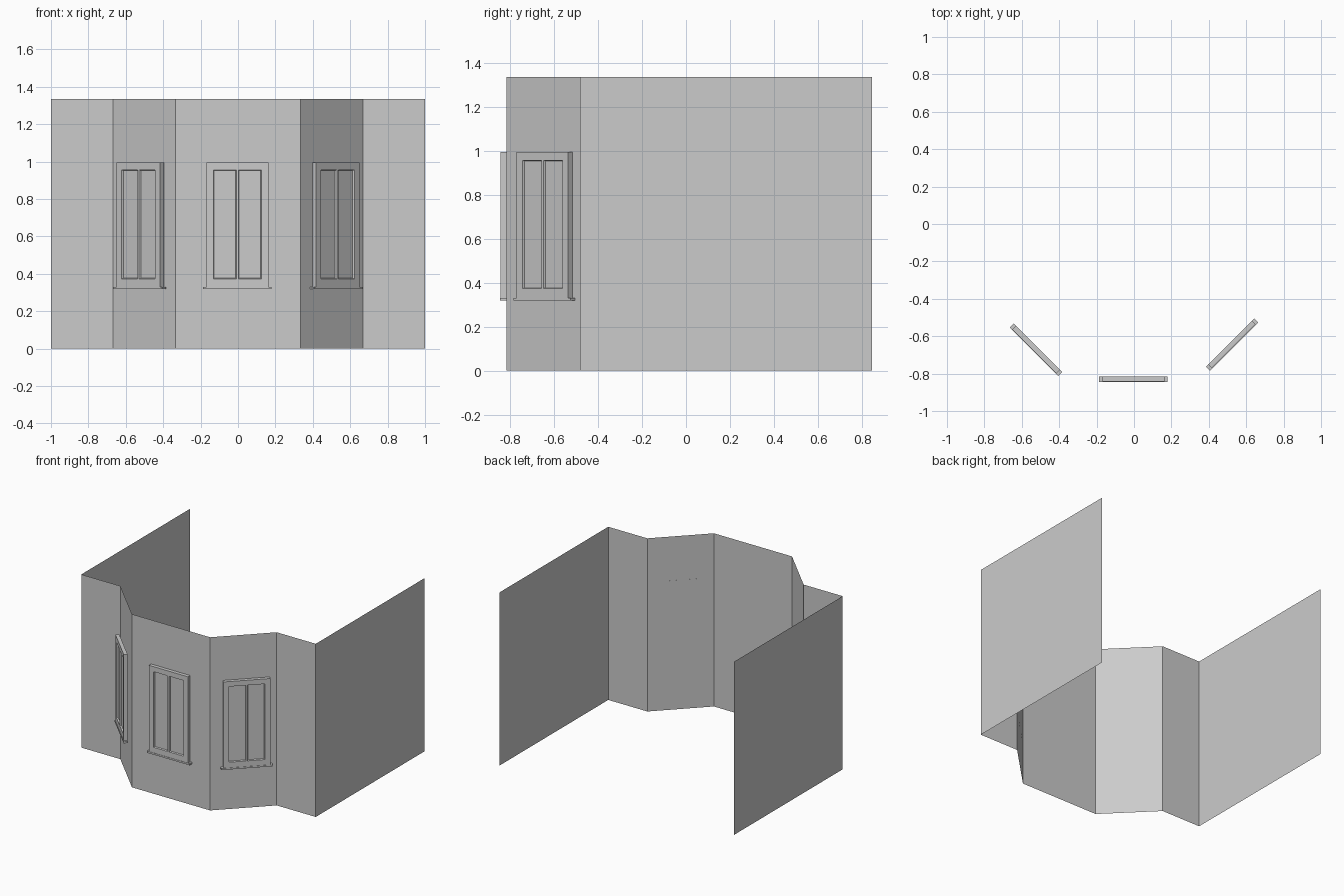
import bpy, bmesh
from math import radians

if "Cube" in bpy.data.objects:
    bpy.data.objects.remove(bpy.data.objects["Cube"])

H = 1.335


def finish(name, bm, loc=(0, 0, 0), rot=0.0):
    me = bpy.data.meshes.new(name)
    bm.to_mesh(me)
    bm.free()
    ob = bpy.data.objects.new(name, me)
    ob.location = loc
    ob.rotation_euler = (0, 0, rot)
    bpy.context.collection.objects.link(ob)
    return ob


# bay wall: open plan profile raised to full height
half = [(0.333, -0.816), (0.667, -0.481), (1.0, -0.481), (1.0, 0.845)]
plan = [(-x, y) for x, y in reversed(half)] + half
bm = bmesh.new()
low = [bm.verts.new((x, y, 0)) for x, y in plan]
high = [bm.verts.new((x, y, H)) for x, y in plan]
for i in range(len(plan) - 1):
    bm.faces.new((low[i], low[i + 1], high[i + 1], high[i]))
finish("bay_wall", bm)


def window(side, loc, rot):
    # frame: gridded slab with the two panes sunk into its front
    xs = [-0.166, -0.128, -0.006, 0.006, 0.128, 0.166]
    zs = [0.33, 0.373, 0.956, 0.995]
    bm = bmesh.new()
    grid = [[bm.verts.new((x, 0, z)) for x in xs] for z in zs]
    panes = []
    for r in range(3):
        for c in range(5):
            f = bm.faces.new((grid[r][c], grid[r][c + 1],
                              grid[r + 1][c + 1], grid[r + 1][c]))
            if r == 1 and c in (1, 3):
                panes.append(f)
    rim = [e for e in bm.edges if e.is_boundary]
    ext = bmesh.ops.extrude_edge_only(bm, edges=rim)["geom"]
    back = {v for v in ext if isinstance(v, bmesh.types.BMVert)}
    for v in bm.verts:
        if v not in back:
            v.co.y = -0.027
    bmesh.ops.holes_fill(bm, edges=[e for e in bm.edges if e.is_boundary], sides=0)
    bmesh.ops.recalc_face_normals(bm, faces=bm.faces)
    bmesh.ops.inset_individual(bm, faces=panes, thickness=0.005, depth=-0.011)
    finish(side + "_window_frame", bm, loc, rot)

    # sill under the frame
    bm = bmesh.new()
    bmesh.ops.create_cube(bm, size=1)
    for v in bm.verts:
        v.co = (v.co.x * 0.366, (v.co.y - 0.5) * 0.03, 0.324 + v.co.z * 0.012)
    finish(side + "_window_sill", bm, loc, rot)


window("middle", (-0.003, -0.816, 0), 0)
window("right", (0.514, -0.634, 0), radians(45))
window("left", (-0.514, -0.662, 0), radians(-45))
